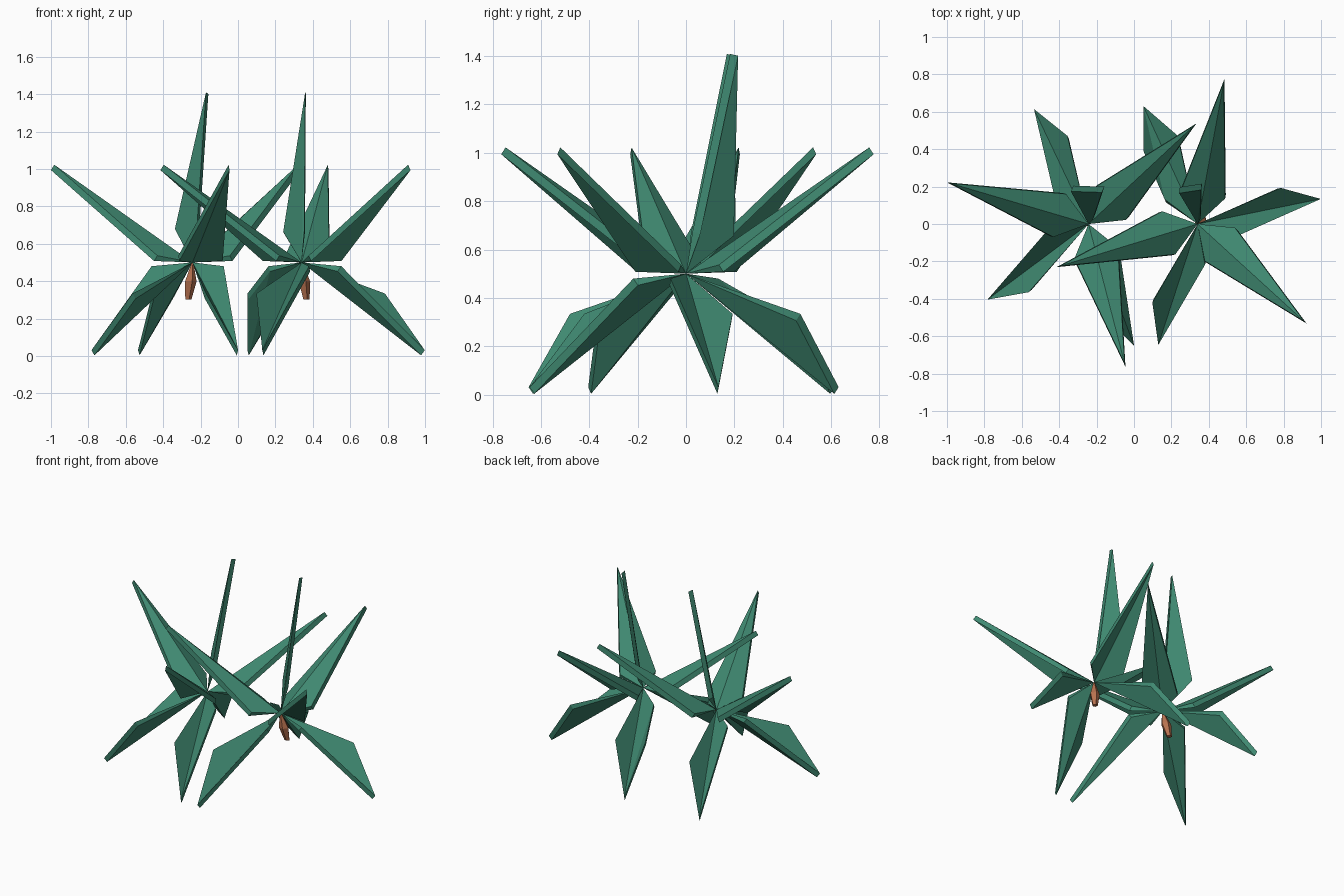
import bpy, bmesh, math
from mathutils import Vector

if "Cube" in bpy.data.objects:
    bpy.data.objects.remove(bpy.data.objects["Cube"])


def material(name, rgb):
    m = bpy.data.materials.new(name)
    m.diffuse_color = (*rgb, 1)
    m.use_nodes = True
    m.node_tree.nodes["Principled BSDF"].inputs["Base Color"].default_value = m.diffuse_color
    return m


GREEN = material("leaf green", (0.05, 0.25, 0.165))
BROWN = material("root brown", (0.48, 0.17, 0.08))


def finish(name, bm, mat):
    bmesh.ops.recalc_face_normals(bm, faces=bm.faces)
    me = bpy.data.meshes.new(name)
    bm.to_mesh(me)
    bm.free()
    me.materials.append(mat)
    ob = bpy.data.objects.new(name, me)
    bpy.context.collection.objects.link(ob)


def leaf(name, centre, angle, tip, left, right, thick=0.034):
    """Folded blade: points are (outward, sideways, up) from the plant centre."""
    a = math.radians(angle)
    out = Vector((math.cos(a), math.sin(a), 0))
    side = Vector((-math.sin(a), math.cos(a), 0))
    up = Vector((0, 0, 1))
    c = Vector(centre)

    def place(p):
        return c + out * p[0] + side * p[1] + up * p[2]

    # thickness runs square to the fold line
    n = (up * tip[0] - out * tip[2]).normalized() * thick / 2
    bm = bmesh.new()
    base = bm.verts.new(c)

    def pair(p):
        return bm.verts.new(place(p) + n), bm.verts.new(place(p) - n)

    t = pair(tip)
    for corners in (left, right):
        pts = [pair(p) for p in corners]
        for k in (0, 1):
            chain = [base] + [p[k] for p in pts]
            for u, v in zip(chain, chain[1:]):
                bm.faces.new((u, v, t[k]))
        # rim
        bm.faces.new((base, pts[0][0], pts[0][1]))
        rim = pts + [t]
        for u, v in zip(rim, rim[1:]):
            bm.faces.new((u[0], v[0], v[1], u[1]))
    finish(name, bm, GREEN)


def upper_leaf(name, c, angle):
    leaf(name, c, angle, (0.78, 0, 0.508), [(0.17, 0.12, 0.022)], [(0.17, -0.12, 0.022)])


def lower_leaf(name, c, angle, hand, length, extra=False):
    far, near = (0.465, 0.1 * hand, -0.18), (0.185, -0.105 * hand, -0.034)
    near_side = [near, (0.465, -0.1 * hand, -0.18)] if extra else [near]
    leaf(name, c, angle, (length, 0, -0.483), [far], near_side)


def upright_leaf(name, c, angle, corner):
    # one broad side only, the other edge runs straight to the tip
    leaf(name, c, angle, (0.2, 0, 0.905), [corner], [(0.045, -0.012, 0.17)])


def root(name, centre, tip):
    """Small five-sided root hanging under the leaves."""
    bm = bmesh.new()
    c = Vector(centre)
    rings = []
    for t, r in ((0.02, 0.006), (0.5, 0.034), (0.97, 0.018)):
        rings.append([bm.verts.new(c + Vector(tip) * t + Vector(
            (r * math.cos(i * math.tau / 5), r * math.sin(i * math.tau / 5), 0)))
            for i in range(5)])
    for a, b in zip(rings, rings[1:]):
        for i in range(5):
            j = (i + 1) % 5
            bm.faces.new((a[i], a[j], b[j], b[i]))
    bm.faces.new(rings[0])
    bm.faces.new(rings[-1])
    finish(name, bm, BROWN)


# name, centre, upper angles, lower (angle, hand, length, extra corner),
# upright (angle, broad corner), root tip
plants = [
    ("left", (-0.243, 0, 0.5), (43, 163.6, 284.5),
     ((216.8, 1, 0.665, False), (115.4, -1, 0.67, False), (290.5, -1, 0.685, False)),
     (67, (0.14, 0.155, 0.175)), (-0.025, 0.04, -0.205)),
    ("right", (0.34, 0, 0.5), (79.5, 197, 317.6),
     ((11.5, 1, 0.662, False), (114.7, -1, 0.685, True), (252, -1, 0.67, False)),
     (84, (0.17, 0.115, 0.16)), (0.025, 0.04, -0.205)),
]
for name, c, uppers, lowers, upright, root_tip in plants:
    for i, ang in enumerate(uppers):
        upper_leaf(f"{name}_upper_leaf_{i + 1}", c, ang)
    for i, (ang, hand, length, extra) in enumerate(lowers):
        lower_leaf(f"{name}_lower_leaf_{i + 1}", c, ang, hand, length, extra)
    upright_leaf(f"{name}_upright_leaf", c, *upright)
    root(f"{name}_root", c, root_tip)
